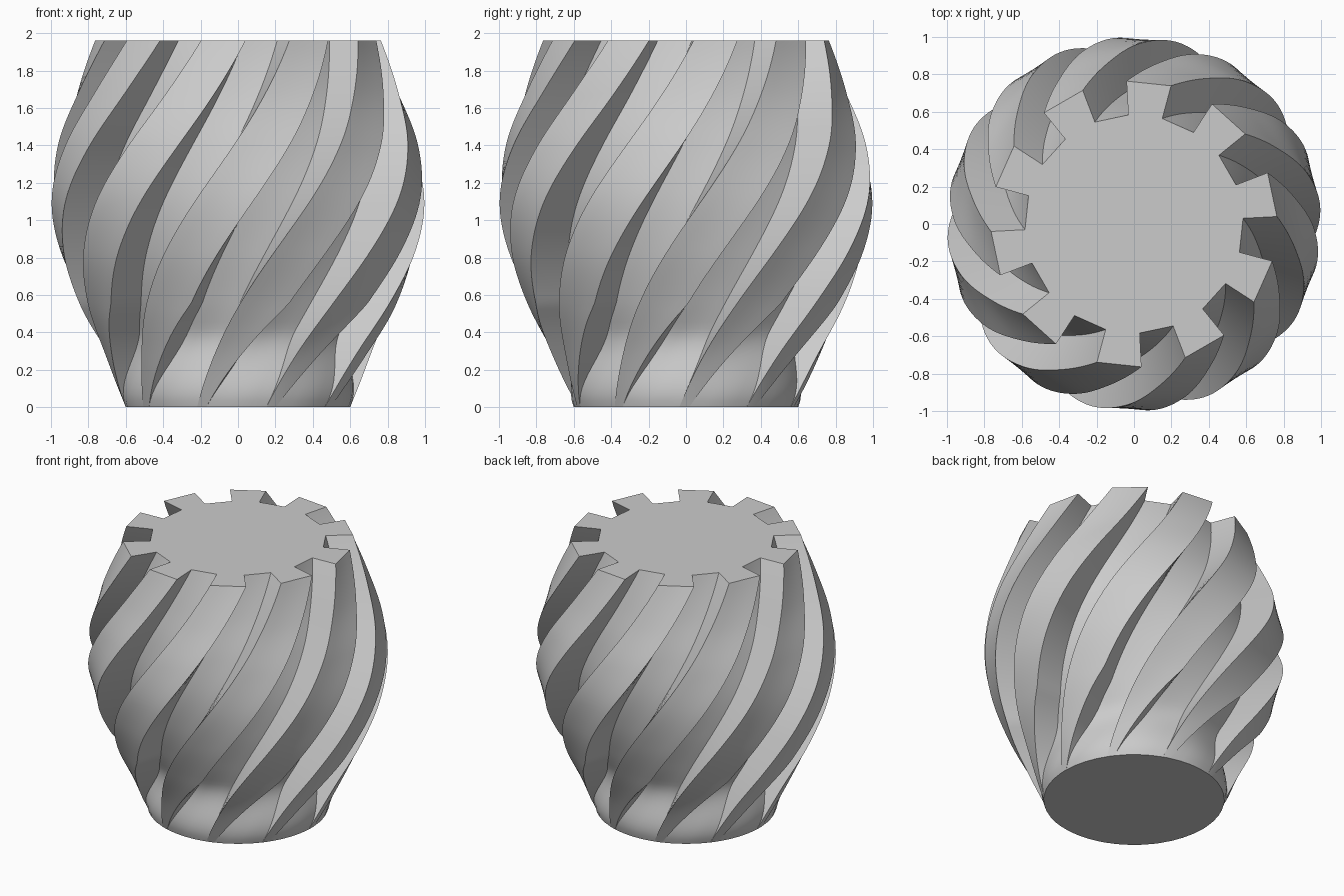
import bpy, bmesh, math

if "Cube" in bpy.data.objects:
    bpy.data.objects.remove(bpy.data.objects["Cube"])

HEIGHT, TEETH, LEVELS, STEPS = 1.96, 10, 56, 4
TWIST = math.radians(40)      # per unit of height
DEPTH = 0.237                 # groove depth as a share of the rib radius
RADII = [0.6, 0.715, 0.85, 0.955, 1.0, 0.963, 0.867, 0.765]


def profile(z):
    """Smooth rib radius through evenly spaced heights."""
    u = z / HEIGHT * (len(RADII) - 1)
    i = min(int(u), len(RADII) - 2)
    t = u - i
    b, c = RADII[i], RADII[i + 1]
    a = RADII[i - 1] if i else 2 * b - c
    d = RADII[i + 2] if i + 2 < len(RADII) else 2 * c - b
    return b + t / 2 * (c - a + t * (2*a - 5*b + 4*c - d + t * (3*(b - c) + d - a)))


def ring(bm, z):
    """Gear section, twisted by height and fading to a circle at the foot."""
    s = min(z / 0.42, 1)
    fade = s * s * (3 - 2 * s)
    pitch = math.pi / TEETH
    taper = math.radians(13) * max(1 - z / 0.55, 0)   # ribs narrow at the foot
    verts = []
    for k in range(2 * TEETH):
        groove = k % 2
        r = profile(z) * (1 - DEPTH * fade * groove)
        start = math.radians(3) + pitch * k + TWIST * (z - HEIGHT)
        end = start + pitch
        if groove:
            start -= taper
        else:
            end -= taper
        half = (end - start) / 2
        for j in range(STEPS + 1):
            off = half * (2 * j / STEPS - 1)
            flat = math.cos(half) / math.cos(off)
            rr = r * (1 + (flat - 1) * fade)
            angle = start + half + off
            verts.append(bm.verts.new((rr * math.cos(angle), rr * math.sin(angle), z)))
    return verts


# Twisted ribbed body
bm = bmesh.new()
rings = [ring(bm, HEIGHT * i / LEVELS) for i in range(LEVELS + 1)]
n = len(rings[0])
for low, high in zip(rings, rings[1:]):
    for j in range(n):
        k = (j + 1) % n
        bm.faces.new((low[j], low[k], high[k], high[j]))
bm.faces.new(rings[-1])
bm.faces.new(rings[0][::-1])
bmesh.ops.remove_doubles(bm, verts=bm.verts, dist=0.00005)
bmesh.ops.recalc_face_normals(bm, faces=bm.faces)
mesh = bpy.data.meshes.new("twisted_vase")
bm.to_mesh(mesh)
bm.free()
vase = bpy.data.objects.new("twisted_vase", mesh)
bpy.context.collection.objects.link(vase)

# Plain grey
grey = bpy.data.materials.new("plain_grey")
grey.use_nodes = True
colour = (0.6, 0.6, 0.6, 1)
grey.diffuse_color = colour
grey.node_tree.nodes["Principled BSDF"].inputs["Base Color"].default_value = colour
mesh.materials.append(grey)

bpy.ops.object.select_all(action='DESELECT')
vase.select_set(True)
bpy.context.view_layer.objects.active = vase
bpy.ops.object.shade_smooth_by_angle(angle=math.radians(30))
